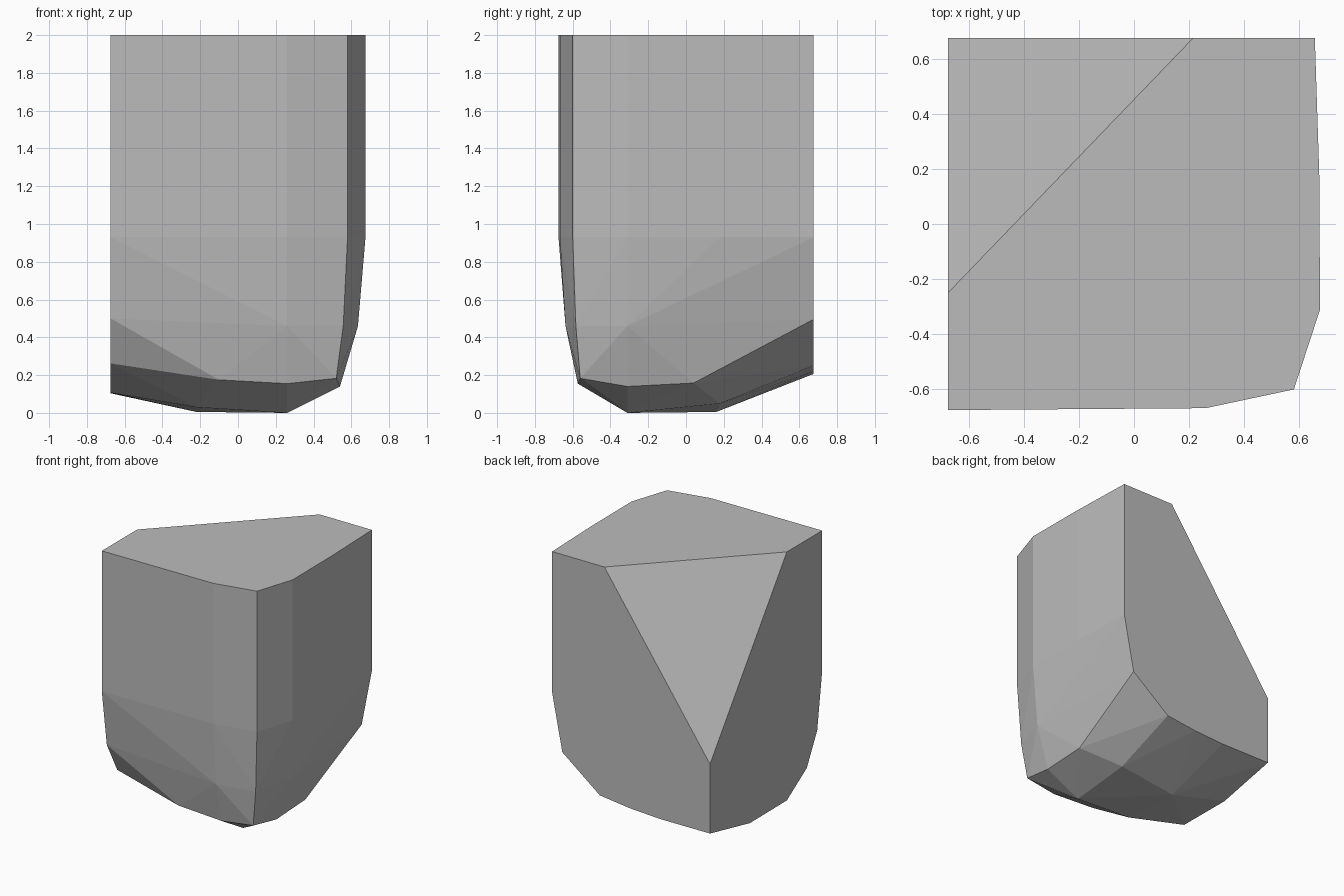
import bpy, bmesh
from mathutils import Vector

if "Cube" in bpy.data.objects:
    bpy.data.objects.remove(bpy.data.objects["Cube"])

B = 0.675  # half width of the block

# Plan outline shared by the top rim and the shoulder
outline = [(-B, B), (-B, -B), (0.26, -0.668), (0.58, -0.6),
           (B, -0.31), (0.672, 0.18), (0.656, B)]
points = [(x, y, z) for z in (0.93, 2.0) for x, y in outline]

# Taper below the shoulder
points += [(0.26, -0.638, 0.46), (0.557, -0.583, 0.46), (0.635, -0.31, 0.46)]

# Lower rim, front and right
points += [(-0.1, -0.573, 0.175), (0.26, -0.573, 0.155), (0.52, -0.56, 0.183),
           (0.54, -0.31, 0.14), (0.54, 0.04, 0.158)]

# Underside facets
points += [(0.26, -0.31, 0.0), (-0.22, -0.32, 0.03),
           (-0.22, 0.16, 0.005), (0.26, 0.18, 0.05)]

# Lower edge of the flat left side
points += [(-B, y, z) for y, z in ((-0.615, 0.5), (-0.49, 0.262),
                                   (-0.25, 0.107), (0.195, 0.104), (B, 0.208))]

# Lower edge of the flat back side
points += [(x, B, z) for x, z in ((0.57, 0.495), (0.253, 0.25),
                                  (0.0, 0.22), (-0.253, 0.206))]

bm = bmesh.new()
for p in points:
    bm.verts.new(p)
hull = bmesh.ops.convex_hull(bm, input=bm.verts[:])
loose = [v for v in bm.verts if not v.link_faces]
bmesh.ops.delete(bm, geom=loose, context='VERTS')

# Slanted break across the back left corner
a, b, c = Vector((0.215, B, 2)), Vector((-B, -0.25, 2)), Vector((-B, B, 0.737))
normal = (b - a).cross(c - a).normalized()
if normal.dot(Vector((-1, 1, 1))) < 0:
    normal.negate()
bmesh.ops.bisect_plane(bm, geom=bm.verts[:] + bm.edges[:] + bm.faces[:],
                       plane_co=a, plane_no=normal, clear_outer=True)
bmesh.ops.holes_fill(bm, edges=[e for e in bm.edges if e.is_boundary], sides=0)
bmesh.ops.dissolve_limit(bm, angle_limit=0.005, verts=bm.verts[:], edges=bm.edges[:])
bmesh.ops.recalc_face_normals(bm, faces=bm.faces[:])

mesh = bpy.data.meshes.new("stone_chunk")
bm.to_mesh(mesh)
bm.free()
stone = bpy.data.objects.new("stone_chunk", mesh)
bpy.context.collection.objects.link(stone)

# Single stone colour
grey = bpy.data.materials.new("stone_grey")
grey.diffuse_color = (0.5, 0.5, 0.5, 1)
grey.use_nodes = True
grey.node_tree.nodes["Principled BSDF"].inputs["Base Color"].default_value = grey.diffuse_color
mesh.materials.append(grey)
